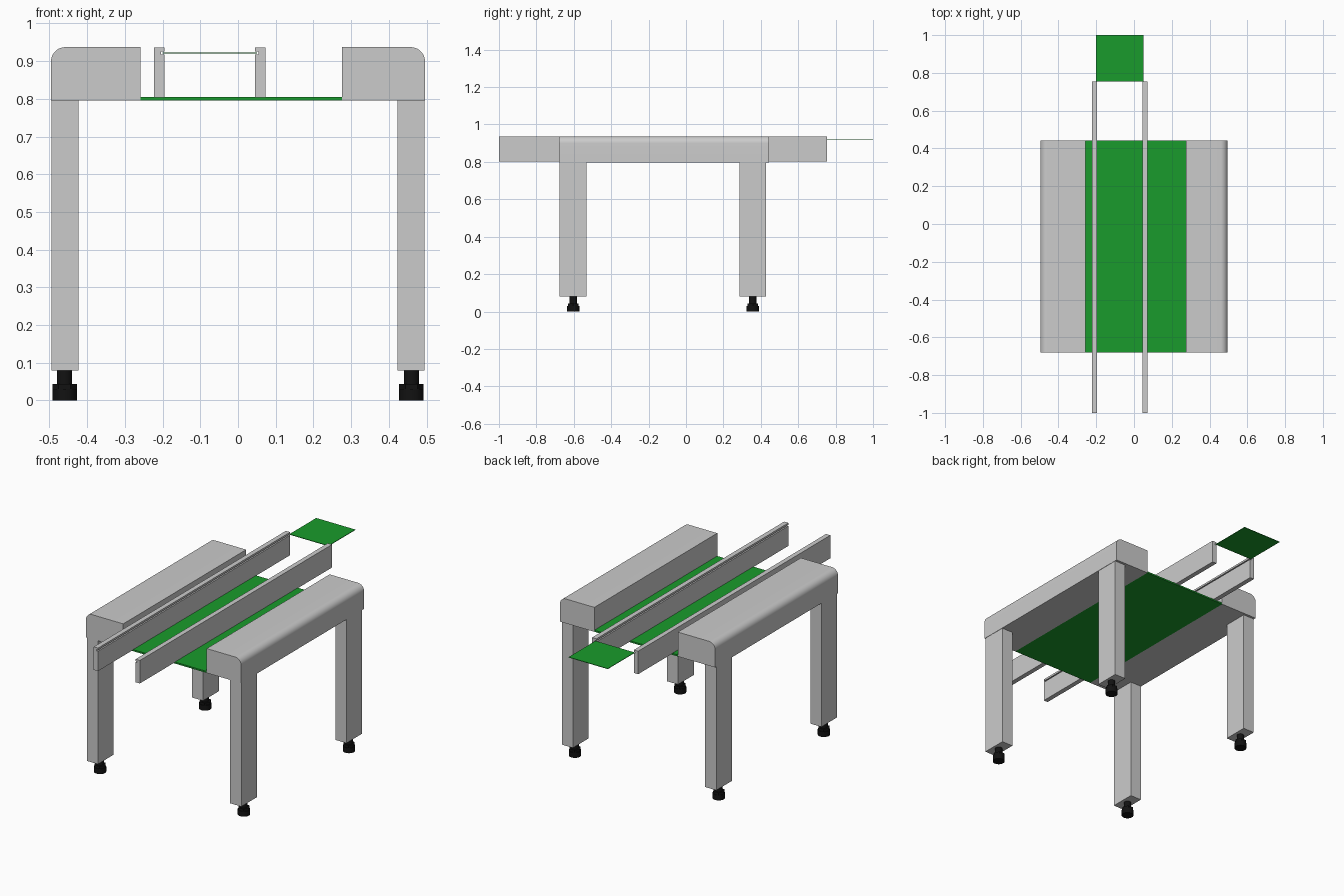
import bpy, math

if "Cube" in bpy.data.objects:
    bpy.data.objects.remove(bpy.data.objects["Cube"])

Y0, Y1 = -0.68, 0.443      # length of the main body


def paint(name, rgb):
    m = bpy.data.materials.new(name)
    m.diffuse_color = (*rgb, 1)
    m.use_nodes = True
    m.node_tree.nodes["Principled BSDF"].inputs["Base Color"].default_value = m.diffuse_color
    return m


GREEN = paint("green", (0.01, 0.33, 0.025))
BLACK = paint("black", (0.006, 0.006, 0.006))


def extrude(name, profile, y0, y1):
    """Extrude an x-z outline along y."""
    n = len(profile)
    area = sum(profile[i][0] * profile[(i + 1) % n][1] - profile[(i + 1) % n][0] * profile[i][1]
               for i in range(n))
    if area < 0:
        profile = profile[::-1]
    verts = [(x, y, z) for y in (y0, y1) for x, z in profile]
    faces = [tuple(range(n)), tuple(range(2 * n - 1, n - 1, -1))]
    faces += [(i, i + n, (i + 1) % n + n, (i + 1) % n) for i in range(n)]
    me = bpy.data.meshes.new(name)
    me.from_pydata(verts, [], faces)
    ob = bpy.data.objects.new(name, me)
    bpy.context.collection.objects.link(ob)
    return ob


def box(name, x0, x1, y0, y1, z0, z1, mat=None):
    ob = extrude(name, [(x0, z0), (x1, z0), (x1, z1), (x0, z1)], y0, y1)
    if mat:
        ob.data.materials.append(mat)
    return ob


def cylinder(name, x, y, z0, z1, r, sides=32):
    bpy.ops.mesh.primitive_cylinder_add(vertices=sides, radius=r, depth=z1 - z0,
                                        location=(x, y, (z0 + z1) / 2),
                                        rotation=(0, 0, math.pi / 2))
    ob = bpy.context.object
    ob.name = name
    ob.data.materials.append(BLACK)
    bpy.ops.object.shade_smooth_by_angle(angle=math.radians(30))


for side, s, inner in (("left", -1, 0.258), ("right", 1, 0.276)):
    # Side housing with a rounded outer top edge
    r = 0.038
    arc = [(0.496 - r + r * math.cos(a), 0.937 - r + r * math.sin(a))
           for a in (math.pi / 2 * i / 10 for i in range(11))]
    outline = [(inner, 0.796), (0.496, 0.796)] + arc + [(inner, 0.937)]
    housing = extrude(f"{side}_housing", [(s * x, z) for x, z in outline], Y0, Y1)
    bpy.context.view_layer.objects.active = housing
    housing.select_set(True)
    bpy.ops.object.shade_smooth_by_angle(angle=math.radians(30))
    housing.select_set(False)

    # Legs with levelling feet
    for end, y in (("front", -0.603), ("back", 0.357)):
        xs = sorted((s * 0.423, s * 0.494))
        box(f"{end}_{side}_leg", *xs, y - 0.072, y + 0.072, 0.08, 0.796)
        cylinder(f"{end}_{side}_foot_pad", s * 0.46, y, 0, 0.03, 0.0325)
        cylinder(f"{end}_{side}_foot_nut", s * 0.46, y, 0.03, 0.044, 0.0325, 6)
        cylinder(f"{end}_{side}_foot_stem", s * 0.46, y, 0.044, 0.08, 0.02)

# Floor plate between the housings
box("floor_plate", -0.258, 0.276, Y0, Y1, 0.796, 0.805, GREEN)

# Conveyor rails, grooved on their inner faces
for side, inside, d in (("left", -0.195, 1), ("right", 0.045, -1)):
    depth = [(0, 0.803), (0, 0.918), (0.009, 0.918), (0.009, 0.925), (0, 0.925),
             (0, 0.936), (0.0275, 0.936), (0.0275, 0.803)]
    extrude(f"{side}_rail", [(inside - d * x, z) for x, z in depth], -1, 0.755)

# Board leaving the rails at the back
box("board", -0.2, 0.05, 0.755, 1, 0.92, 0.923, GREEN)
